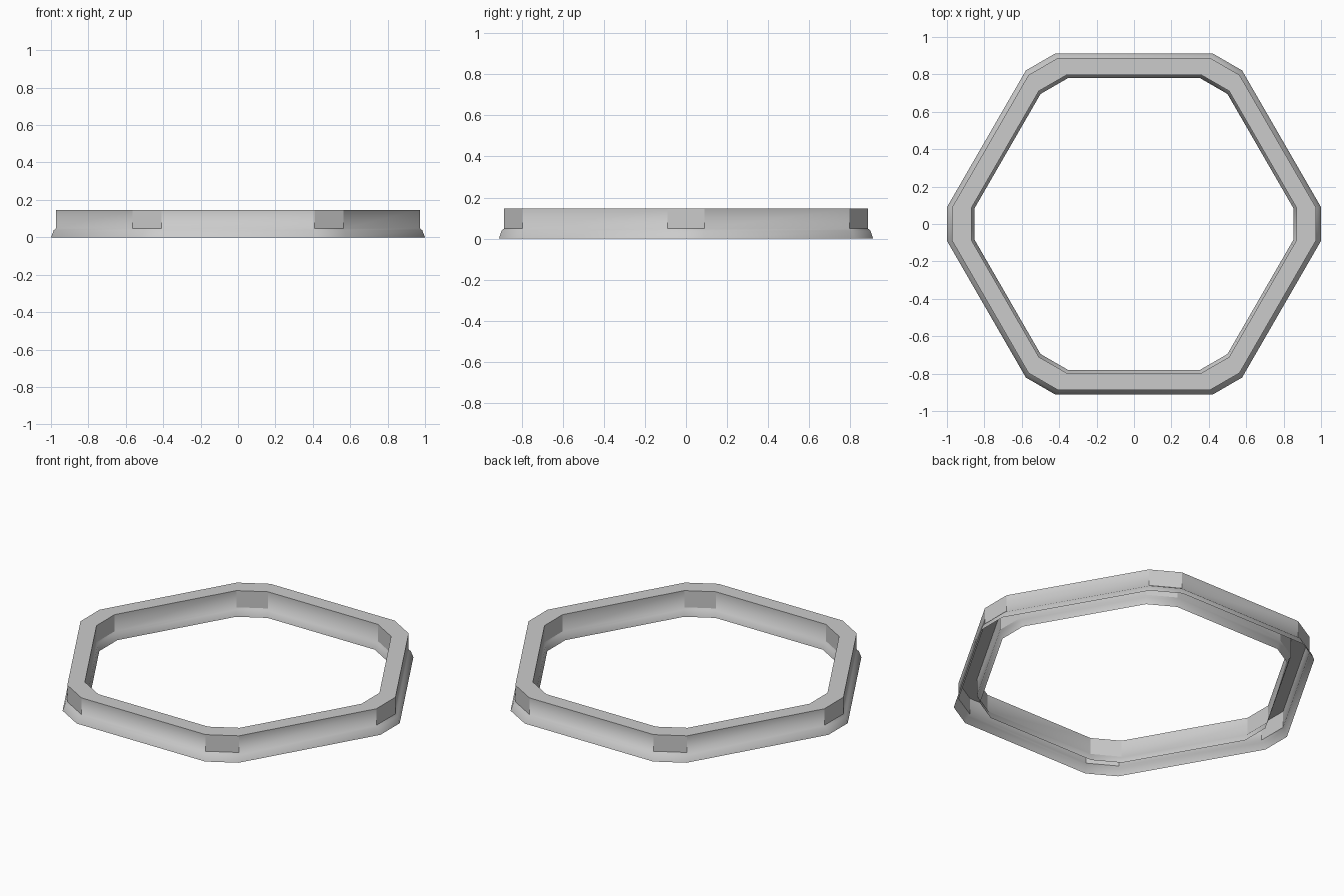
import bpy, bmesh
from math import cos, sin, pi

if "Cube" in bpy.data.objects:
    bpy.data.objects.remove(bpy.data.objects["Cube"])

# Cross-section of the open-bottomed channel, outer foot to inner foot:
# (distance to cut corner, half width of cut corner, height)
PROFILE = [
    (1.0, 0.09, 0.0), (0.985, 0.09, 0.038), (0.972, 0.09, 0.048), (0.972, 0.09, 0.147),
    (0.87, 0.085, 0.147), (0.87, 0.085, 0.048), (0.861, 0.085, 0.038), (0.852, 0.085, 0.0),
]


def loop_points(r, w, z):
    """Hexagon with six cut corners."""
    pts = []
    for i in range(6):
        a = i * pi / 3
        for s in (-w, w):
            pts.append((r * cos(a) - s * sin(a), r * sin(a) + s * cos(a), z))
    return pts


bm = bmesh.new()
loops = [[bm.verts.new(p) for p in loop_points(*row)] for row in PROFILE]

# Skin between neighbouring loops; the underside stays open
for k in range(len(loops) - 1):
    a, b = loops[k], loops[k + 1]
    for i in range(12):
        j = (i + 1) % 12
        face = bm.faces.new((a[i], a[j], b[j], b[i]))
        face.smooth = True
        top = k == 3
        corner_wall = k in (2, 4) and i % 2 == 0
        # Crisp top rim and crisp cut-corner panels
        if top or corner_wall:
            for e in face.edges:
                if not (top and e.verts[0] in a and e.verts[1] in b) \
                        and not (top and e.verts[0] in b and e.verts[1] in a):
                    e.smooth = False

mesh = bpy.data.meshes.new("hexagonal_ring")
bm.to_mesh(mesh)
bm.free()
ring = bpy.data.objects.new("hexagonal_ring", mesh)
bpy.context.collection.objects.link(ring)
